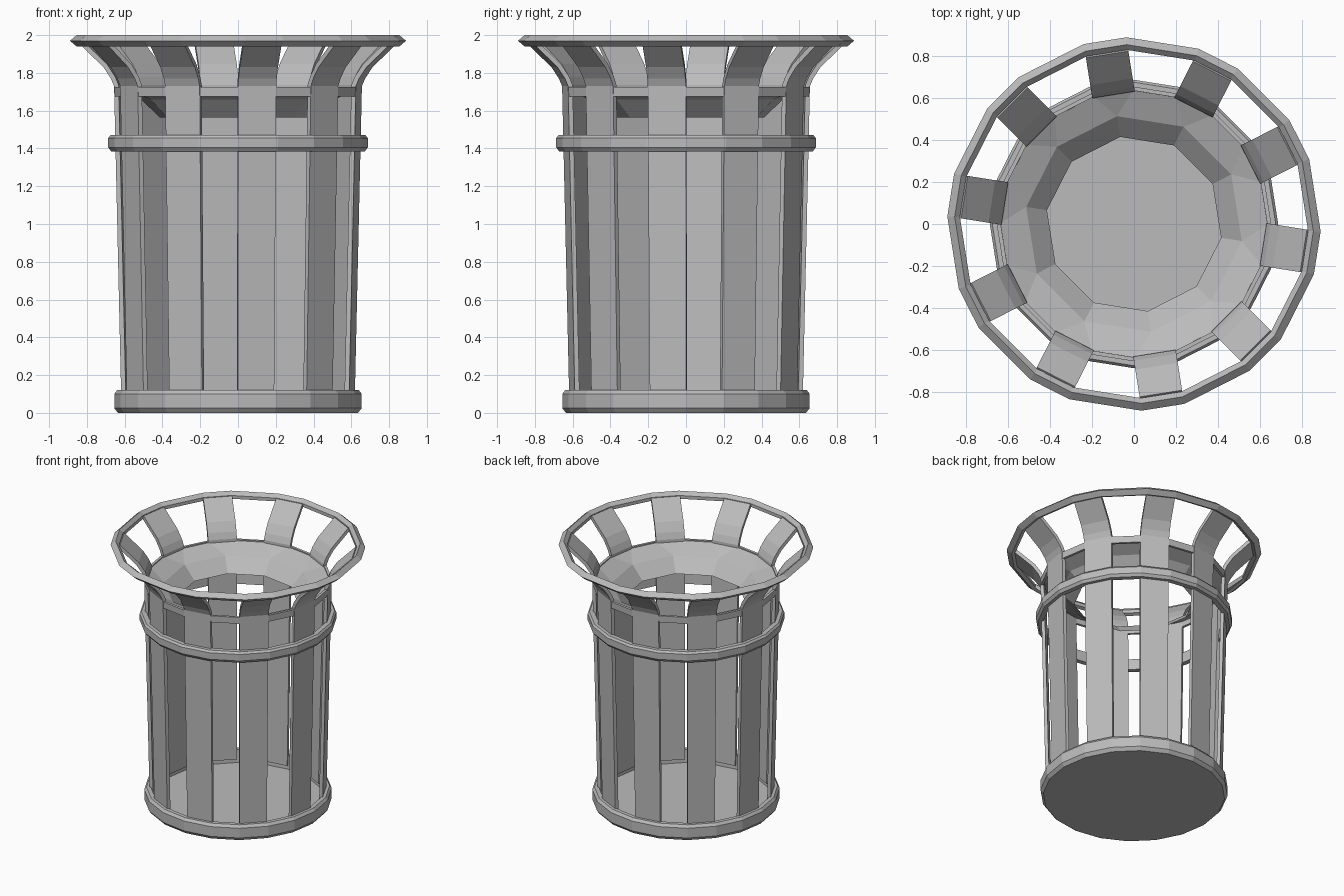
import bpy
import bmesh
from math import cos, sin, radians, asin, degrees

cube = bpy.data.objects.get("Cube")
if cube:
    bpy.data.objects.remove(cube, do_unlink=True)

COUNT = 10
SLAT_ANGLES = [-9 + 360 / COUNT * i for i in range(COUNT)]

metal = bpy.data.materials.new("grey_metal")
metal.use_nodes = True
grey = (0.5, 0.5, 0.5, 1)
metal.diffuse_color = grey
metal.node_tree.nodes["Principled BSDF"].inputs["Base Color"].default_value = grey


def polar(r, angle, z):
    a = radians(angle)
    return (r * cos(a), r * sin(a), z)


def finish(bm, name, recalc=True):
    if recalc:
        bmesh.ops.recalc_face_normals(bm, faces=bm.faces)
    mesh = bpy.data.meshes.new(name)
    bm.to_mesh(mesh)
    bm.free()
    mesh.materials.append(metal)
    obj = bpy.data.objects.new(name, mesh)
    bpy.context.collection.objects.link(obj)
    return obj


def hoop(name, section, half_angle=9, closed=True):
    """Sweep a (radius, z) section round, with one flat behind each slat."""
    bm = bmesh.new()
    angles = [a + s * half_angle for a in SLAT_ANGLES for s in (-1, 1)]
    loops = [[bm.verts.new(polar(r, a, z)) for r, z in section] for a in angles]
    steps = len(section) if closed else len(section) - 1
    for i, loop in enumerate(loops):
        following = loops[(i + 1) % len(loops)]
        for j in range(steps):
            k = (j + 1) % len(section)
            bm.faces.new((loop[j], following[j], following[k], loop[k]))
    if not closed:
        bm.faces.new([loop[0] for loop in loops])
        bm.faces.new([loop[-1] for loop in loops])
    return finish(bm, name)


# Base pan: bevelled outside, low floor inside
hoop("base_pan", [(0.635, 0), (0.655, 0.025), (0.655, 0.10), (0.64, 0.12),
                  (0.61, 0.12), (0.605, 0.02)], closed=False)

# Bevelled band round the slats
hoop("middle_band", [(0.672, 0.0 + 1.385), (0.687, 1.405), (0.687, 1.455),
                     (0.675, 1.47), (0.64, 1.47), (0.635, 1.385)])

# Narrow band that carries the funnel
hoop("upper_band", [(0.652, 1.675), (0.654, 1.725), (0.635, 1.725), (0.633, 1.675)])

# Flared top rim, its short flats lining up with the slats
hoop("top_rim", [(0.83, 1.975), (0.855, 2.0), (0.89, 1.97), (0.855, 1.94), (0.83, 1.95)],
     half_angle=degrees(asin(0.103 / 0.885)))

# Slats: straight body, then curving outward; (distance, height, half width)
slat_path = [(0.61, 0.05, 0.097), (0.648, 1.73, 0.1025), (0.665, 1.77, 0.1025),
             (0.705, 1.83, 0.1025), (0.835, 1.955, 0.1025)]
for n, angle in enumerate(SLAT_ANGLES):
    bm = bmesh.new()
    a = radians(angle)
    rows = []
    for d, z, w in slat_path:
        rows.append([bm.verts.new((d * cos(a) - s * w * sin(a),
                                   d * sin(a) + s * w * cos(a), z)) for s in (-1, 1)])
    for low, high in zip(rows, rows[1:]):
        bm.faces.new((low[0], low[1], high[1], high[0]))
    slat = finish(bm, f"slat_{n + 1}", recalc=False)
    solid = slat.modifiers.new("thickness", "SOLIDIFY")
    solid.thickness = 0.025
    solid.offset = -1

# Funnel: wide rim narrowing to a ten-sided opening
bm = bmesh.new()
edge = [[bm.verts.new(polar(0.642, a + s * 9, 1.72)) for s in (-1, 1)] for a in SLAT_ANGLES]
middle = [bm.verts.new(polar(0.52, a, 1.66)) for a in SLAT_ANGLES]
mouth = [bm.verts.new(polar(0.42, a, 1.565)) for a in SLAT_ANGLES]
for i in range(COUNT):
    j = (i + 1) % COUNT
    bm.faces.new((edge[i][0], edge[i][1], middle[i]))
    bm.faces.new((edge[i][1], edge[j][0], middle[j], middle[i]))
    bm.faces.new((middle[i], middle[j], mouth[j], mouth[i]))
finish(bm, "funnel", recalc=False)
